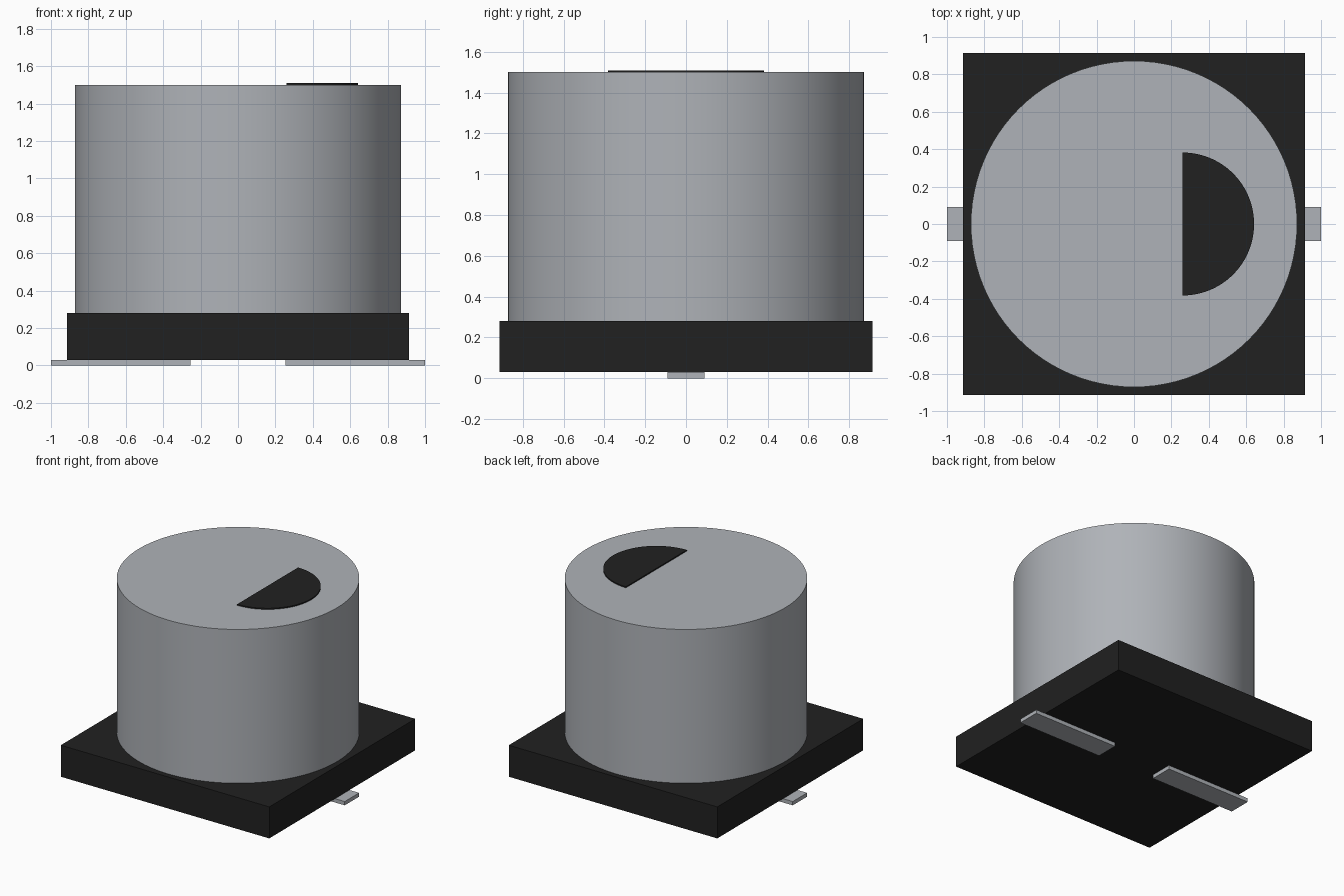
import bpy
import bmesh
from math import pi, sin, cos, radians

cube = bpy.data.objects.get("Cube")
if cube:
    bpy.data.objects.remove(cube, do_unlink=True)


def material(name, rgb, metallic=0.0):
    mat = bpy.data.materials.new(name)
    mat.use_nodes = True
    mat.diffuse_color = (*rgb, 1)
    shader = mat.node_tree.nodes["Principled BSDF"]
    shader.inputs["Base Color"].default_value = (*rgb, 1)
    shader.inputs["Roughness"].default_value = 0.5
    return mat


def prism(name, outline, z0, z1, mat, smooth=False):
    """Extrude a flat outline from z0 up to z1."""
    bm = bmesh.new()
    face = bm.faces.new([bm.verts.new((x, y, z0)) for x, y in outline])
    top = bmesh.ops.extrude_face_region(bm, geom=[face])["geom"]
    bmesh.ops.translate(bm, vec=(0, 0, z1 - z0),
                        verts=[v for v in top if isinstance(v, bmesh.types.BMVert)])
    bmesh.ops.recalc_face_normals(bm, faces=bm.faces)
    mesh = bpy.data.meshes.new(name)
    bm.to_mesh(mesh)
    bm.free()
    mesh.materials.append(mat)
    obj = bpy.data.objects.new(name, mesh)
    bpy.context.collection.objects.link(obj)
    if smooth:
        bpy.ops.object.select_all(action="DESELECT")
        obj.select_set(True)
        bpy.context.view_layer.objects.active = obj
        bpy.ops.object.shade_smooth_by_angle(angle=radians(30))
    return obj


def rectangle(x0, x1, y):
    return [(x0, -y), (x1, -y), (x1, y), (x0, y)]


def arc(radius, start, end, steps, cx=0.0):
    angles = [start + (end - start) * i / steps for i in range(steps + 1)]
    return [(cx + radius * cos(a), radius * sin(a)) for a in angles]


aluminium = material("aluminium grey", (0.43, 0.45, 0.48))
black = material("black plastic", (0.015, 0.015, 0.015))

# Square base and cylindrical can
prism("base", rectangle(-0.915, 0.915, 0.915), 0.03, 0.28, black)
prism("can", arc(0.872, 0, 2 * pi, 96)[:-1], 0.28, 1.5, aluminium, smooth=True)

# Half-round polarity mark on the can top
prism("polarity_mark", arc(0.382, -pi / 2, pi / 2, 48, 0.26), 1.5, 1.509, black, smooth=True)

# Flat leads under the base, one per side
prism("left_lead", rectangle(0.255, 1.0, 0.09), 0, 0.03, aluminium)
prism("right_lead", rectangle(-1.0, -0.255, 0.09), 0, 0.03, aluminium)
